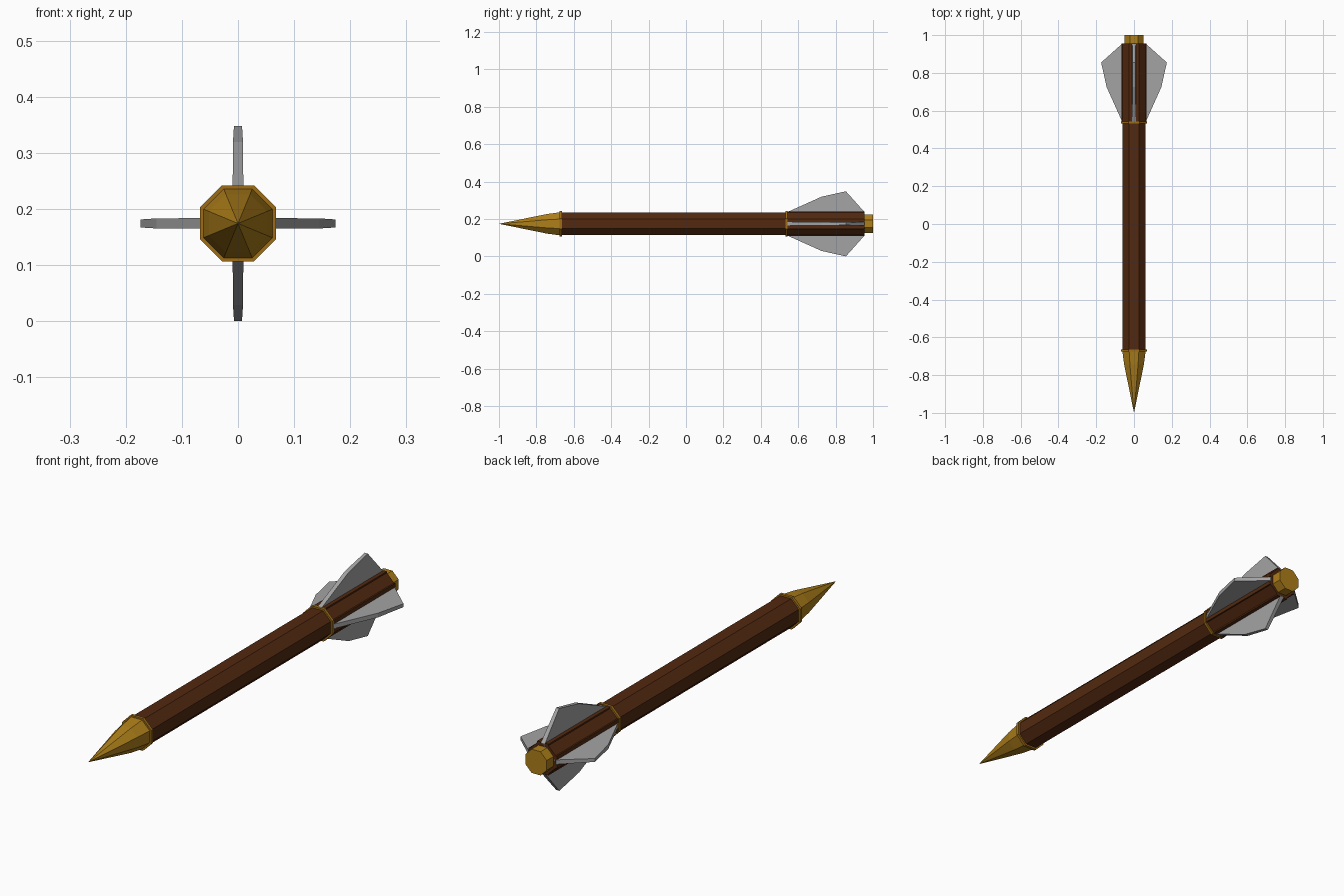
import bpy
import bmesh
from math import pi, cos, sin
from mathutils import Matrix

AXIS_Z = 0.174
SIDES = 8

if "Cube" in bpy.data.objects:
    bpy.data.objects.remove(bpy.data.objects["Cube"], do_unlink=True)


def material(name, rgb):
    mat = bpy.data.materials.new(name)
    mat.use_nodes = True
    colour = (*rgb, 1)
    mat.diffuse_color = colour
    mat.node_tree.nodes["Principled BSDF"].inputs["Base Color"].default_value = colour
    return mat


gold = material("gold", (0.42, 0.21, 0.010))
bronze = material("bronze", (0.34, 0.15, 0.008))
wood = material("dark wood", (0.085, 0.022, 0.005))
grey = material("grey", (0.37, 0.37, 0.37))


def finish(name, bm, mat):
    bmesh.ops.recalc_face_normals(bm, faces=bm.faces)
    mesh = bpy.data.meshes.new(name)
    bm.to_mesh(mesh)
    bm.free()
    mesh.materials.append(mat)
    obj = bpy.data.objects.new(name, mesh)
    bpy.context.collection.objects.link(obj)
    obj.location.z = AXIS_Z
    return obj


def lathe(name, profile, mat):
    """Octagonal solid along y from (y, flat-side radius) pairs."""
    bm = bmesh.new()
    rings = []
    for y, apothem in profile:
        r = apothem / cos(pi / SIDES)
        angles = [(i + 0.5) * 2 * pi / SIDES for i in range(SIDES)]
        rings.append([bm.verts.new((r * cos(a), y, r * sin(a))) for a in angles])
    for a, b in zip(rings, rings[1:]):
        for i in range(SIDES):
            j = (i + 1) % SIDES
            bm.faces.new((a[i], a[j], b[j], b[i]))
    bm.faces.new(rings[0])
    bm.faces.new(rings[-1])
    bmesh.ops.remove_doubles(bm, verts=bm.verts, dist=0.0001)
    return finish(name, bm, mat)


def plate(name, outline, mat, angle, half_width, offset=0):
    """Upright plate from (y, radius, width factor) points, turned about y."""
    bm = bmesh.new()
    sides = []
    for s in (-1, 1):
        sides.append([bm.verts.new((offset + s * half_width * w, y, r))
                      for y, r, w in outline])
        bm.faces.new(sides[-1])
    n = len(outline)
    for i in range(n):
        j = (i + 1) % n
        bm.faces.new((sides[0][i], sides[0][j], sides[1][j], sides[1][i]))
    bmesh.ops.transform(bm, matrix=Matrix.Rotation(angle, 4, 'Y'), verts=bm.verts)
    return finish(name, bm, mat)


# Shaft, pointed head and tail plug
lathe("shaft", [(-0.67, 0.061), (0.955, 0.061)], wood)
lathe("head", [(-1.0, 0.0), (-0.745, 0.052), (-0.67, 0.062)], gold)
lathe("tail_plug", [(0.95, 0.05), (1.0, 0.05)], gold)

# Thin bands behind the head and ahead of the fins
for name, y in (("head_band", -0.67), ("fin_band", 0.537)):
    lathe(name, [(y - 0.006, 0.068), (y + 0.006, 0.068)], bronze)

# Four fins, each held between a pair of wooden rails
fin = [(0.53, 0.05, 1), (0.54, 0.062, 1), (0.725, 0.145, 0.95),
       (0.855, 0.174, 0.75), (0.955, 0.062, 1), (0.955, 0.05, 1)]
rail = [(0.54, 0.05, 1), (0.54, 0.066, 1), (0.955, 0.066, 1), (0.955, 0.05, 1)]
for label, quarter in (("top", 0), ("left", 1), ("bottom", 2), ("right", 3)):
    turn = quarter * pi / 2
    plate(label + "_fin", fin, grey, turn, 0.0095)
    for side, s in (("a", -1), ("b", 1)):
        plate(label + "_fin_rail_" + side, rail, wood, turn, 0.008, s * 0.0185)
